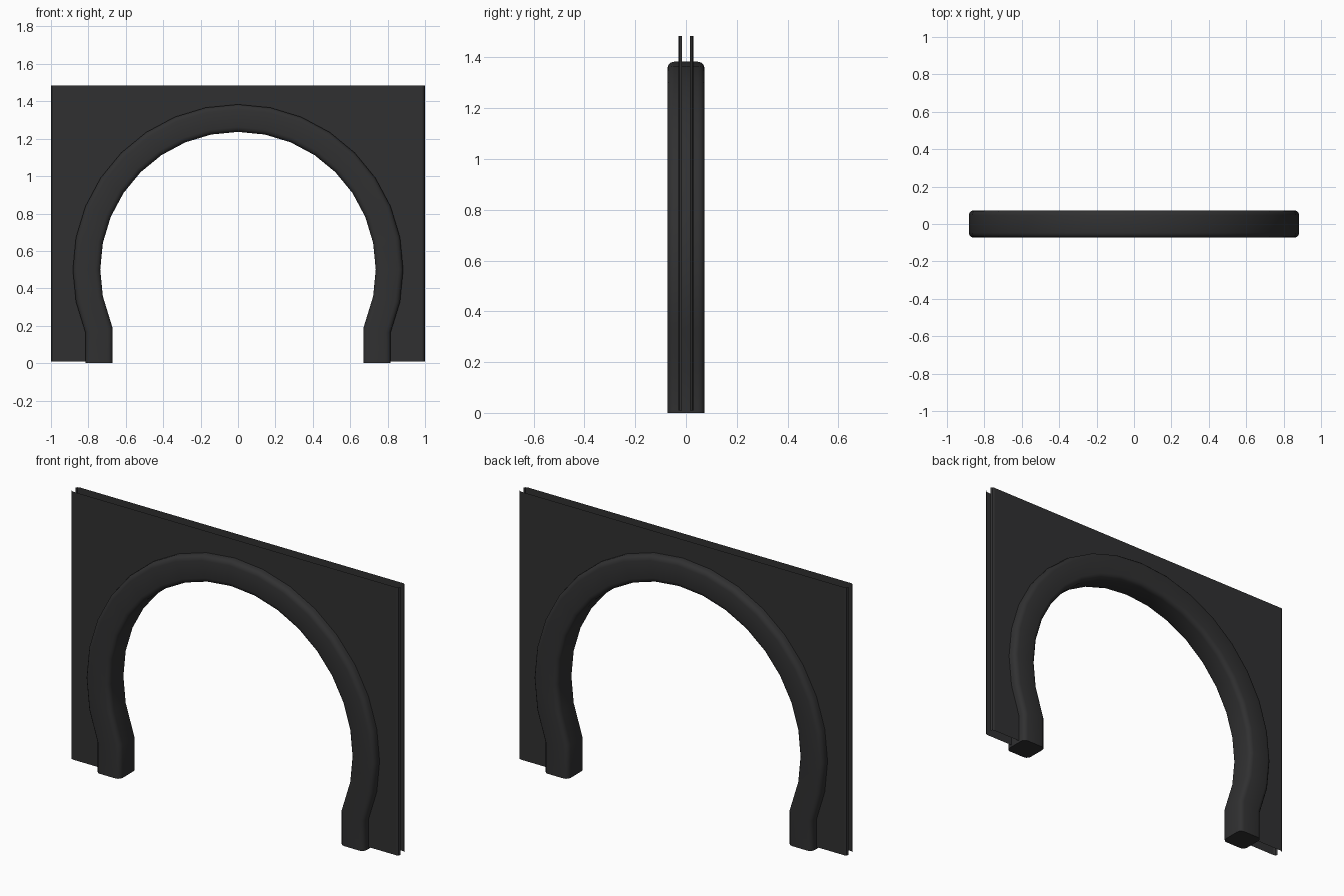
import bpy, bmesh, math
from mathutils import Vector

if "Cube" in bpy.data.objects:
    bpy.data.objects.remove(bpy.data.objects["Cube"])

mat = bpy.data.materials.new("dark charcoal")
mat.diffuse_color = (0.03, 0.03, 0.031, 1)
mat.use_nodes = True
mat.node_tree.nodes["Principled BSDF"].inputs["Base Color"].default_value = mat.diffuse_color

CZ, R = 0.5, 0.81          # arch circle centre height, centreline radius
HALF, BEV = 0.073, 0.026   # half width of the moulding, corner rounding


def finish(bm, name, angle=40):
    me = bpy.data.meshes.new(name)
    bm.to_mesh(me)
    bm.free()
    me.materials.append(mat)
    me.shade_smooth()
    me.set_sharp_from_angle(angle=math.radians(angle))
    ob = bpy.data.objects.new(name, me)
    bpy.context.collection.objects.link(ob)
    return ob


# centreline of the horseshoe arch in (x, z), left foot to right foot
path = [Vector((-0.743, 0)), Vector((-0.743, 0.175))]
for i in range(-9, 10):
    a = math.radians(11.25 * i)
    path.append(Vector((R * math.sin(a), CZ + R * math.cos(a))))
path += [Vector((0.743, 0.175)), Vector((0.743, 0))]

# rounded square cross-section (outward offset, y)
section = []
for k in range(4):
    c = math.radians(45 + 90 * k)
    cx = math.copysign(HALF - BEV, math.cos(c))
    cy = math.copysign(HALF - BEV, math.sin(c))
    for j in range(4):
        a = math.radians(90 * k + 30 * j)
        section.append((cx + BEV * math.cos(a), cy + BEV * math.sin(a)))

# arch moulding: section swept along the path with mitred joints
bm = bmesh.new()
rings = []
for i, p in enumerate(path):
    d0 = (p - path[i - 1]).normalized() if i > 0 else (path[1] - p).normalized()
    d1 = (path[i + 1] - p).normalized() if i < len(path) - 1 else d0
    t = (d0 + d1).normalized()
    n = Vector((-t.y, t.x)) / max(t.dot(d0), 0.5)
    rings.append([bm.verts.new((p.x + n.x * u, v, p.y + n.y * u)) for u, v in section])
for a, b in zip(rings, rings[1:]):
    for j in range(len(section)):
        k = (j + 1) % len(section)
        bm.faces.new((a[j], a[k], b[k], b[j]))
bm.faces.new(rings[0])
bm.faces.new(rings[-1])
bmesh.ops.recalc_face_normals(bm, faces=bm.faces)
finish(bm, "arch_moulding")

# wall skins: two thin sheets, side edges rolled slightly inward
Z0, Z1 = 0.01, 1.485
EDGE = [(0.985, 0.03), (0.995, 0.026), (1.0, 0.016)]


def wall_skin(name, side):
    bm = bmesh.new()
    x0, y0 = EDGE[0]
    outline = [(-x0, Z0), (-x0, Z1), (x0, Z1), (x0, Z0)]
    outline += [(p.x, max(p.y, Z0)) for p in reversed(path)]
    bm.faces.new([bm.verts.new((x, side * y0, z)) for x, z in outline])
    for sx in (-1, 1):
        for (xa, ya), (xb, yb) in zip(EDGE, EDGE[1:]):
            bm.faces.new([bm.verts.new((sx * x, side * y, z)) for x, y, z in
                          ((xa, ya, Z0), (xb, yb, Z0), (xb, yb, Z1), (xa, ya, Z1))])
    bmesh.ops.remove_doubles(bm, verts=bm.verts, dist=1e-5)
    for f in bm.faces:
        f.normal_update()
        if f.normal.y * side < 0:
            f.normal_flip()
    finish(bm, name, 20)


wall_skin("front_wall_skin", -1)
wall_skin("back_wall_skin", 1)
